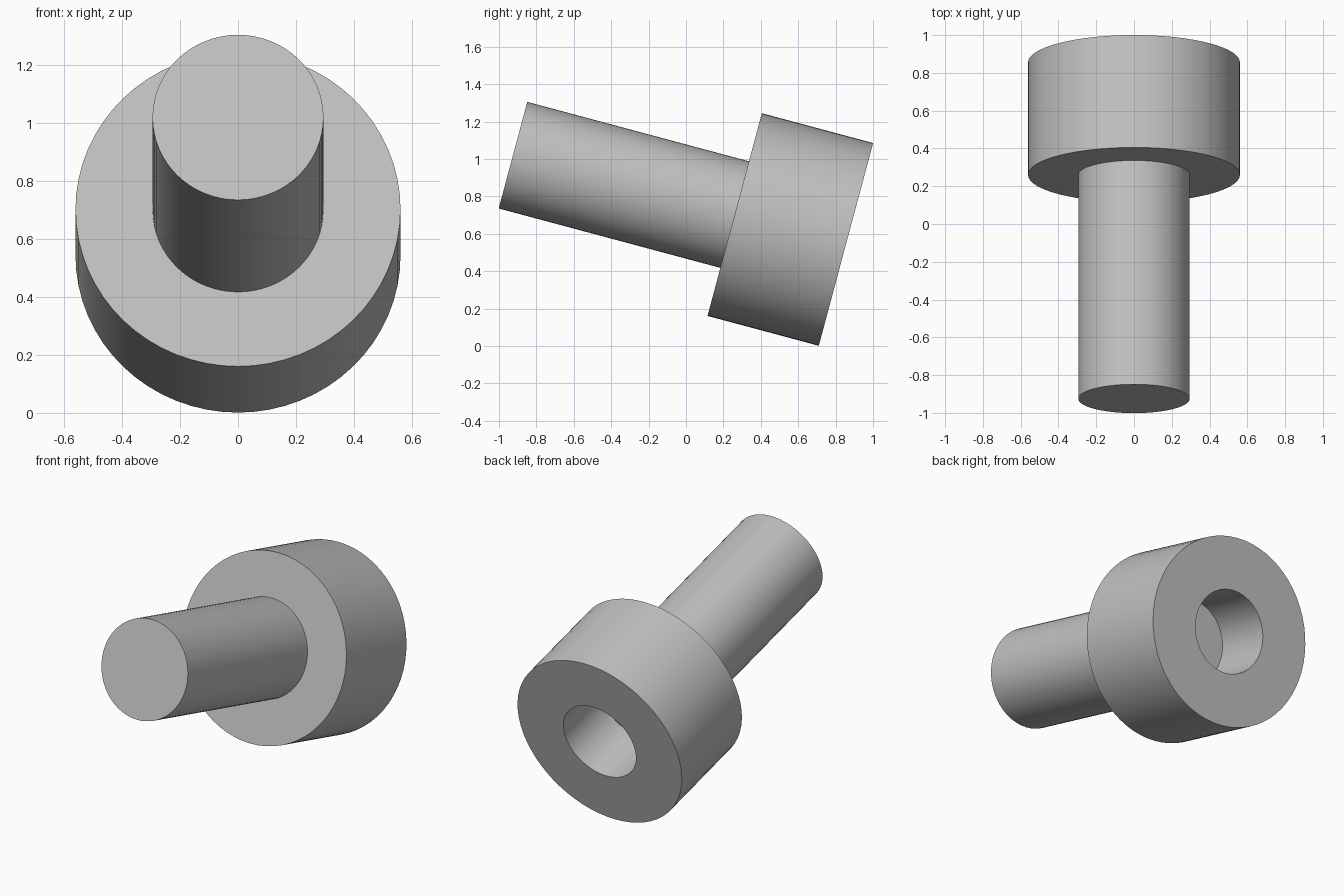
import bpy
import bmesh
import math

cube = bpy.data.objects.get("Cube")
if cube:
    bpy.data.objects.remove(cube, do_unlink=True)

SEGMENTS = 64
TILT = math.radians(-105)      # shaft points forward and 15 degrees up
TIP = (0, -0.925, 1.02)        # centre of the shaft's free end

SHAFT_R, HEAD_R, SOCKET_R = 0.295, 0.561, 0.248
SHAFT_LEN, HEAD_LEN, SOCKET_DEPTH = 1.227, 0.616, 0.375
TOTAL = SHAFT_LEN + HEAD_LEN

grey = bpy.data.materials.new("plain grey")
grey.use_nodes = True
colour = (0.53, 0.53, 0.53, 1)
grey.diffuse_color = colour
grey.node_tree.nodes["Principled BSDF"].inputs["Base Color"].default_value = colour


def lathe(name, profile):
    """Turn a (radius, height) profile around the local z axis."""
    bm = bmesh.new()
    verts = [bm.verts.new((r, 0, z)) for r, z in profile]
    edges = [bm.edges.new(pair) for pair in zip(verts, verts[1:])]
    bmesh.ops.spin(bm, geom=verts + edges, cent=(0, 0, 0), axis=(0, 0, 1),
                   angle=math.tau, steps=SEGMENTS)
    bmesh.ops.remove_doubles(bm, verts=bm.verts, dist=0.0001)
    bmesh.ops.dissolve_degenerate(bm, edges=bm.edges, dist=0.0001)
    bmesh.ops.recalc_face_normals(bm, faces=bm.faces)
    mesh = bpy.data.meshes.new(name)
    bm.to_mesh(mesh)
    bm.free()
    mesh.materials.append(grey)
    obj = bpy.data.objects.new(name, mesh)
    bpy.context.collection.objects.link(obj)
    return obj


# One turned body: shaft, wide head and round blind socket in the back
bolt = lathe("bolt", [
    (0, 0),
    (SHAFT_R, 0),
    (SHAFT_R, SHAFT_LEN),
    (HEAD_R, SHAFT_LEN),
    (HEAD_R, TOTAL),
    (SOCKET_R, TOTAL),
    (SOCKET_R, TOTAL - SOCKET_DEPTH),
    (0, TOTAL - SOCKET_DEPTH),
])
bolt.location = TIP
bolt.rotation_euler.x = TILT

# Smooth round walls, crisp rims
bpy.ops.object.select_all(action='DESELECT')
bolt.select_set(True)
bpy.context.view_layer.objects.active = bolt
bpy.ops.object.shade_smooth_by_angle(angle=math.radians(30))
